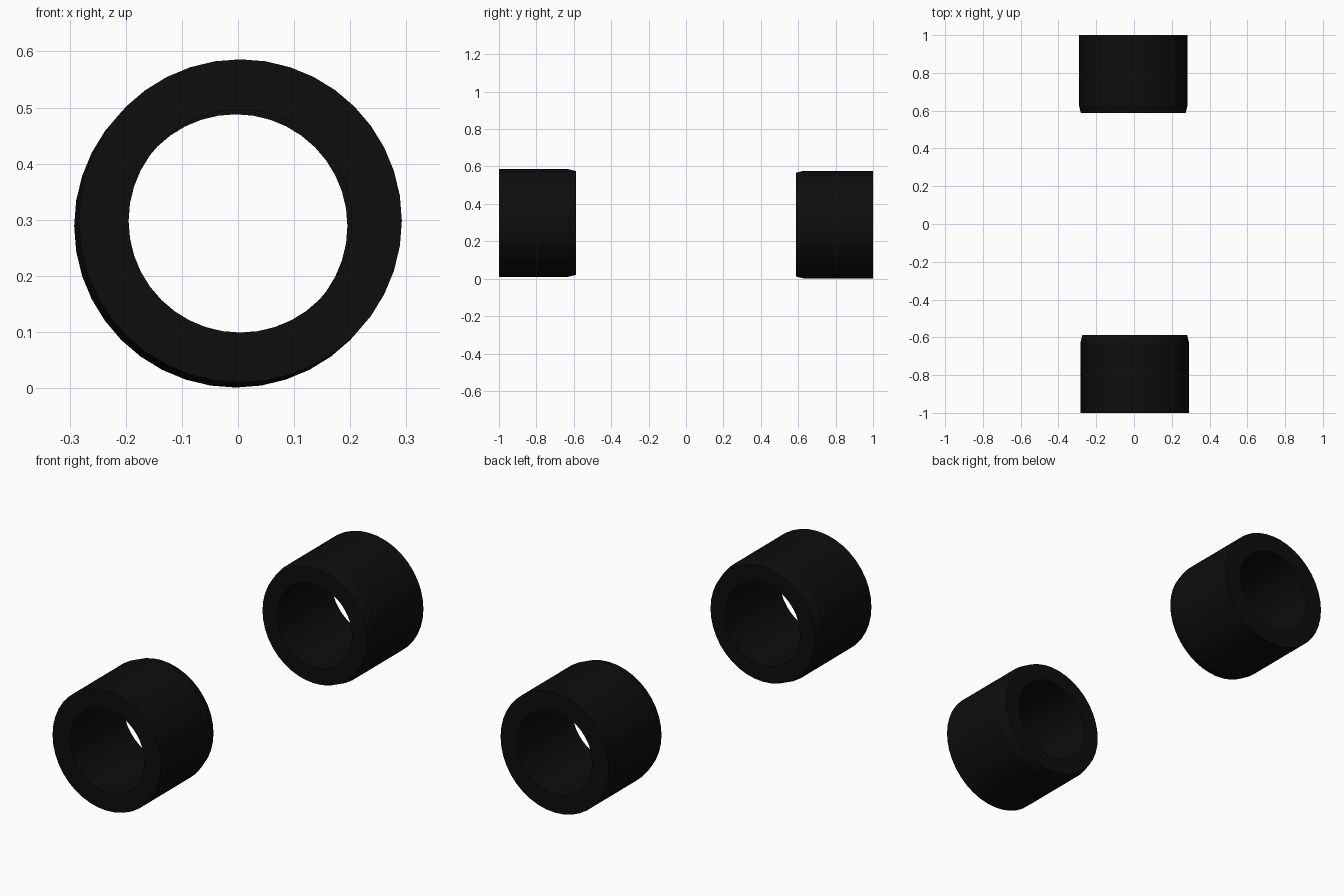
import bpy, bmesh, math

if "Cube" in bpy.data.objects:
    bpy.data.objects.remove(bpy.data.objects["Cube"])

SIDES = 40

# Single rubber colour
rubber = bpy.data.materials.new("black rubber")
rubber.diffuse_color = (0.004, 0.004, 0.004, 1)
rubber.use_nodes = True
rubber.node_tree.nodes["Principled BSDF"].inputs["Base Color"].default_value = rubber.diffuse_color

# Closed cross-section (radius, distance from the middle): chamfered inner shoulder
PROFILE = [(0.199, 0.587), (0.277, 0.587), (0.288, 0.63), (0.288, 1.0), (0.199, 1.0)]


def tyre(name, side, cx, cz):
    bm = bmesh.new()
    rings = []
    for i in range(SIDES):
        a = 2 * math.pi * i / SIDES
        rings.append([bm.verts.new((cx + r * math.cos(a), side * d, cz + r * math.sin(a)))
                      for r, d in PROFILE])
    n = len(PROFILE)
    for i in range(SIDES):
        a, b = rings[i], rings[(i + 1) % SIDES]
        for j in range(n):
            k = (j + 1) % n
            bm.faces.new((a[j], a[k], b[k], b[j]))
    bmesh.ops.recalc_face_normals(bm, faces=bm.faces)
    mesh = bpy.data.meshes.new(name)
    bm.to_mesh(mesh)
    bm.free()
    mesh.materials.append(rubber)
    obj = bpy.data.objects.new(name, mesh)
    bpy.context.collection.objects.link(obj)
    bpy.context.view_layer.objects.active = obj
    obj.select_set(True)
    bpy.ops.object.shade_smooth_by_angle(angle=math.radians(12))
    obj.select_set(False)


# Pair of tyres, very slightly out of line with each other
tyre("front_tyre", -1, 0.004, 0.298)
tyre("back_tyre", 1, -0.004, 0.289)
